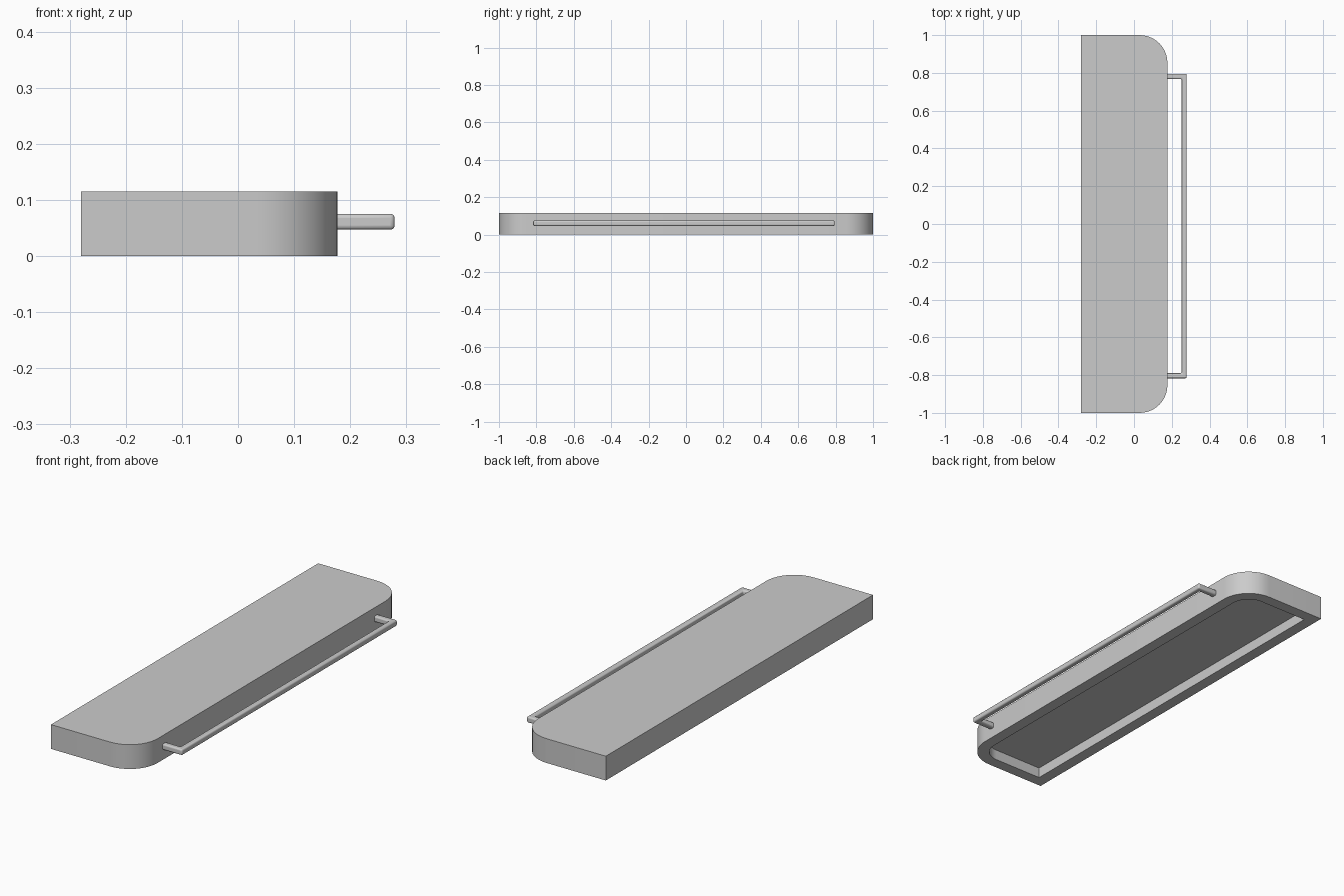
import bpy, bmesh
from math import sin, cos, pi

if "Cube" in bpy.data.objects:
    bpy.data.objects.remove(bpy.data.objects["Cube"])

X0, X1, Y1, H = -0.28, 0.177, 1.0, 0.115
R, RIM, DEPTH = 0.147, 0.055, 0.05


def outline(inset, steps=10):
    """Rectangle with the two +x corners rounded, counter-clockwise."""
    r = R - inset
    cx, cy = X1 - R, Y1 - R
    pts = [(X0 + inset, -Y1 + inset)]
    for sy, start in ((-1, -pi / 2), (1, 0)):
        for i in range(steps + 1):
            a = start + i / steps * pi / 2
            pts.append((cx + r * cos(a), sy * cy + r * sin(a)))
    pts.append((X0 + inset, Y1 - inset))
    return pts


def finish(name, bm):
    bmesh.ops.recalc_face_normals(bm, faces=bm.faces)
    mesh = bpy.data.meshes.new(name)
    bm.to_mesh(mesh)
    bm.free()
    ob = bpy.data.objects.new(name, mesh)
    bpy.context.collection.objects.link(ob)
    return ob


def smooth(ob, angle):
    bpy.ops.object.select_all(action='DESELECT')
    ob.select_set(True)
    bpy.context.view_layer.objects.active = ob
    bpy.ops.object.shade_smooth_by_angle(angle=angle)


# Slab with a shallow recess underneath: loops run top, base, rim, recess
bm = bmesh.new()
loops = [[bm.verts.new((x, y, z)) for x, y in outline(d)]
         for d, z in ((0, H), (0, 0), (RIM, 0), (RIM, DEPTH))]
for a, b in zip(loops, loops[1:]):
    for i in range(len(a)):
        j = (i + 1) % len(a)
        bm.faces.new((a[i], a[j], b[j], b[i]))
bm.faces.new(loops[0])
bm.faces.new(loops[-1])
smooth(finish("tray_body", bm), 0.6)

# Slim U-shaped rail, rounded along its edges
T, YA, YB, XA, XB = 0.027, -0.817, 0.795, 0.168, 0.279
bm = bmesh.new()
pts = [(XA, YA), (XB, YA), (XB, YB), (XA, YB),
       (XA, YB - T), (XB - T, YB - T), (XB - T, YA + T), (XA, YA + T)]
face = bm.faces.new([bm.verts.new((x, y, 0.047)) for x, y in pts])
new = bmesh.ops.extrude_face_region(bm, geom=[face])["geom"]
bmesh.ops.translate(bm, vec=(0, 0, 0.028),
                    verts=[v for v in new if isinstance(v, bmesh.types.BMVert)])
rail = finish("front_rail", bm)
bev = rail.modifiers.new("round_edges", 'BEVEL')
bev.width, bev.segments = 0.007, 3
smooth(rail, 0.7)
